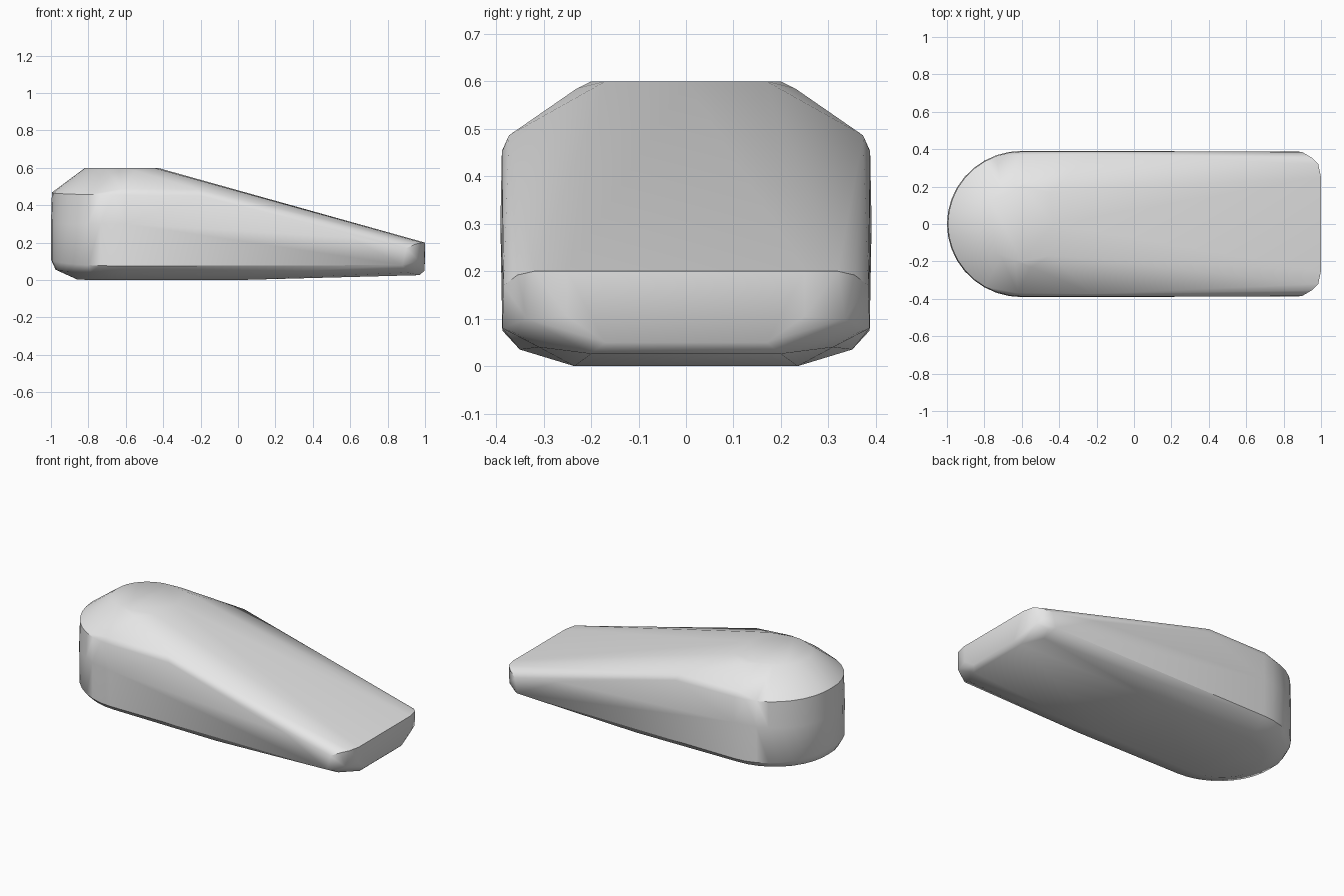
import bpy
import bmesh
from math import cos, sin, pi, radians

cube = bpy.data.objects.get("Cube")
if cube:
    bpy.data.objects.remove(cube)

NOSE_X = -0.6
STEPS = 9


def slope(x):
    """Height of the sloping top plane."""
    return 0.6 - 0.28 * (x + 0.43)


def nose(length, half_width, z_tip, z_side, center=NOSE_X):
    """Quarter ellipse from the rounded tip to the side."""
    points = []
    for i in range(STEPS + 1):
        a = i / STEPS * pi / 2
        z = z_tip + (z_side - z_tip) * sin(a)
        points.append((center - length * cos(a), half_width * sin(a), z))
    return points


# Half of the body: rounded nose rings from the base up
half = nose(0.26, 0.235, 0.003, 0.0)
half += nose(0.375, 0.35, 0.055, 0.04)
half += nose(0.4, 0.387, 0.11, 0.075)
half += nose(0.4, 0.391, 0.3, 0.3)
half += nose(0.395, 0.387, 0.468, 0.455)
half += nose(0.22, 0.2, 0.598, 0.6)

# Long sides and shoulders of the slope
half += [(x, 0.388, slope(x) - 0.085) for x in (-0.2, 0.2, 0.6)]
half += [(x, 0.373, slope(x) - 0.055) for x in (-0.22, 0.3, 0.85)]
half += [(-0.62, 0.37, 0.487), (-0.55, 0.23, 0.585)]
half += [(-0.43, 0.0, 0.6), (-0.45, 0.17, 0.6)]
half += [(0.0, 0.235, 0.0), (0.1, 0.35, 0.035)]

# Blunt tail with rounded corners
half += [(1.0, 0.25, 0.2), (0.985, 0.32, 0.2), (0.95, 0.355, 0.192),
         (0.9, 0.384, 0.17), (0.88, 0.387, 0.08), (0.97, 0.335, 0.1),
         (0.995, 0.25, 0.105), (0.998, 0.17, 0.05), (0.91, 0.36, 0.07),
         (0.97, 0.2, 0.026), (0.9, 0.31, 0.04)]

# Mirror the half and wrap it in one closed shell
bm = bmesh.new()
for x, y, z in half:
    for side in (1, -1):
        bm.verts.new((x, side * y, z))
bmesh.ops.remove_doubles(bm, verts=bm.verts, dist=0.002)
hull = bmesh.ops.convex_hull(bm, input=bm.verts)
loose = [v for v in bm.verts if not v.link_faces]
bmesh.ops.delete(bm, geom=loose, context='VERTS')
bmesh.ops.dissolve_limit(bm, angle_limit=radians(1), verts=bm.verts, edges=bm.edges)
bmesh.ops.recalc_face_normals(bm, faces=bm.faces)

mesh = bpy.data.meshes.new("wedge_body")
bm.to_mesh(mesh)
bm.free()
body = bpy.data.objects.new("wedge_body", mesh)
bpy.context.collection.objects.link(body)

# Plain grey surface
grey = bpy.data.materials.new("light_grey")
grey.use_nodes = True
color = (0.8, 0.8, 0.8, 1.0)
grey.diffuse_color = color
grey.node_tree.nodes["Principled BSDF"].inputs["Base Color"].default_value = color
mesh.materials.append(grey)

bpy.ops.object.select_all(action='DESELECT')
body.select_set(True)
bpy.context.view_layer.objects.active = body
bpy.ops.object.shade_smooth_by_angle(angle=radians(40))
